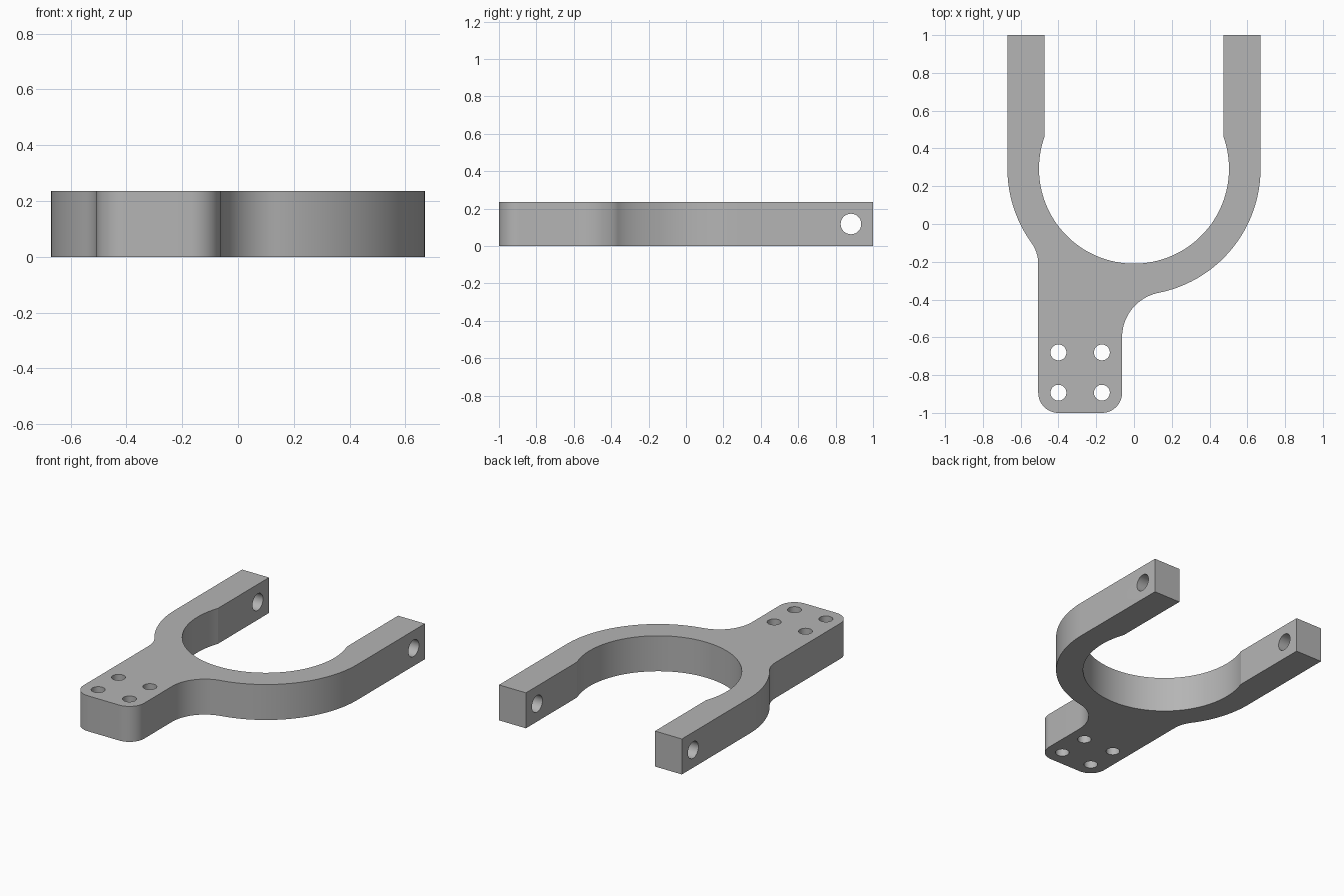
import bpy, bmesh
from math import atan2, cos, sin, sqrt, pi, radians

if "Cube" in bpy.data.objects:
    bpy.data.objects.remove(bpy.data.objects["Cube"])

HEIGHT = 0.235
CY = 0.293                        # ring centre on the y axis
R_OUT, R_IN = 0.67, 0.503         # ring radii
ARM_IN = 0.473                    # inner face of the arms
TAB_L, TAB_R = -0.507, -0.063     # sides of the mounting tab
CORNER = 0.107                    # tab corner radius

grey = bpy.data.materials.new("plain grey")
grey.use_nodes = True
colour = (0.46, 0.46, 0.46, 1)
grey.diffuse_color = colour
grey.node_tree.nodes["Principled BSDF"].inputs["Base Color"].default_value = colour


def arc(cx, cy, r, a0, a1, n):
    """Points along an arc from angle a0 to a1."""
    angles = [a0 + (a1 - a0) * i / n for i in range(n + 1)]
    return [(cx + r * cos(a), cy + r * sin(a)) for a in angles]


def fillet_centre(side_x, r, sign):
    """Centre of a fillet touching the tab side and the outer ring."""
    x = side_x + sign * r
    return x, CY - sqrt((R_OUT + r) ** 2 - x * x)


def cutter(name, r, depth, location, rotation=(0, 0, 0)):
    bpy.ops.mesh.primitive_cylinder_add(vertices=48, radius=r, depth=depth,
                                        location=location, rotation=rotation)
    ob = bpy.context.object
    ob.name = name
    ob.hide_render = True
    ob.data.materials.append(grey)
    return ob


# Outline: right arm, ring, tab, ring, left arm, then back along the bore
rl, rr = 0.195, 0.24
lx, ly = fillet_centre(TAB_L, rl, -1)
rx, ry = fillet_centre(TAB_R, rr, 1)
ang_l = atan2(CY - ly, -lx)       # from each fillet towards the ring centre
ang_r = atan2(CY - ry, -rx)
bore = atan2(sqrt(R_IN ** 2 - ARM_IN ** 2), ARM_IN)

outline = [(-R_OUT, 1)]
outline += arc(0, CY, R_OUT, pi, pi + ang_l, 20)
outline += arc(lx, ly, rl, ang_l, 0, 16)[1:]
outline += arc(TAB_L + CORNER, -1 + CORNER, CORNER, pi, 1.5 * pi, 14)
outline += arc(TAB_R - CORNER, -1 + CORNER, CORNER, 1.5 * pi, 2 * pi, 14)
outline += arc(rx, ry, rr, pi, ang_r, 20)
outline += arc(0, CY, R_OUT, ang_r - pi, 0, 40)[1:]
outline += [(R_OUT, 1), (ARM_IN, 1)]
outline += arc(0, CY, R_IN, bore, -pi - bore, 80)
outline += [(-ARM_IN, 1)]

# Extrude the outline into the bracket
bm = bmesh.new()
base = bm.faces.new([bm.verts.new((x, y, 0)) for x, y in outline])
top = bmesh.ops.extrude_face_region(bm, geom=[base])["geom"]
bmesh.ops.translate(bm, vec=(0, 0, HEIGHT),
                    verts=[v for v in top if isinstance(v, bmesh.types.BMVert)])
bmesh.ops.recalc_face_normals(bm, faces=bm.faces)
mesh = bpy.data.meshes.new("fork_bracket")
bm.to_mesh(mesh)
bm.free()
mesh.materials.append(grey)
bracket = bpy.data.objects.new("fork_bracket", mesh)
bpy.context.collection.objects.link(bracket)

# Four bolt holes in the tab and a cross pin hole through both arms
cutters = [cutter("bolt_hole", 0.042, 1, (x, y, HEIGHT / 2))
           for x in (TAB_L + CORNER, TAB_R - CORNER) for y in (-0.68, -1 + CORNER)]
cutters.append(cutter("pin_hole", 0.055, 2, (0, 0.882, HEIGHT / 2), (0, pi / 2, 0)))

bpy.ops.object.select_all(action="DESELECT")
bracket.select_set(True)
bpy.context.view_layer.objects.active = bracket
for c in cutters:
    mod = bracket.modifiers.new(c.name, "BOOLEAN")
    mod.operation = "DIFFERENCE"
    mod.solver = "EXACT"
    mod.object = c
    bpy.ops.object.modifier_apply(modifier=mod.name)
    bpy.data.objects.remove(c)

bpy.ops.object.shade_smooth_by_angle(angle=radians(15))
